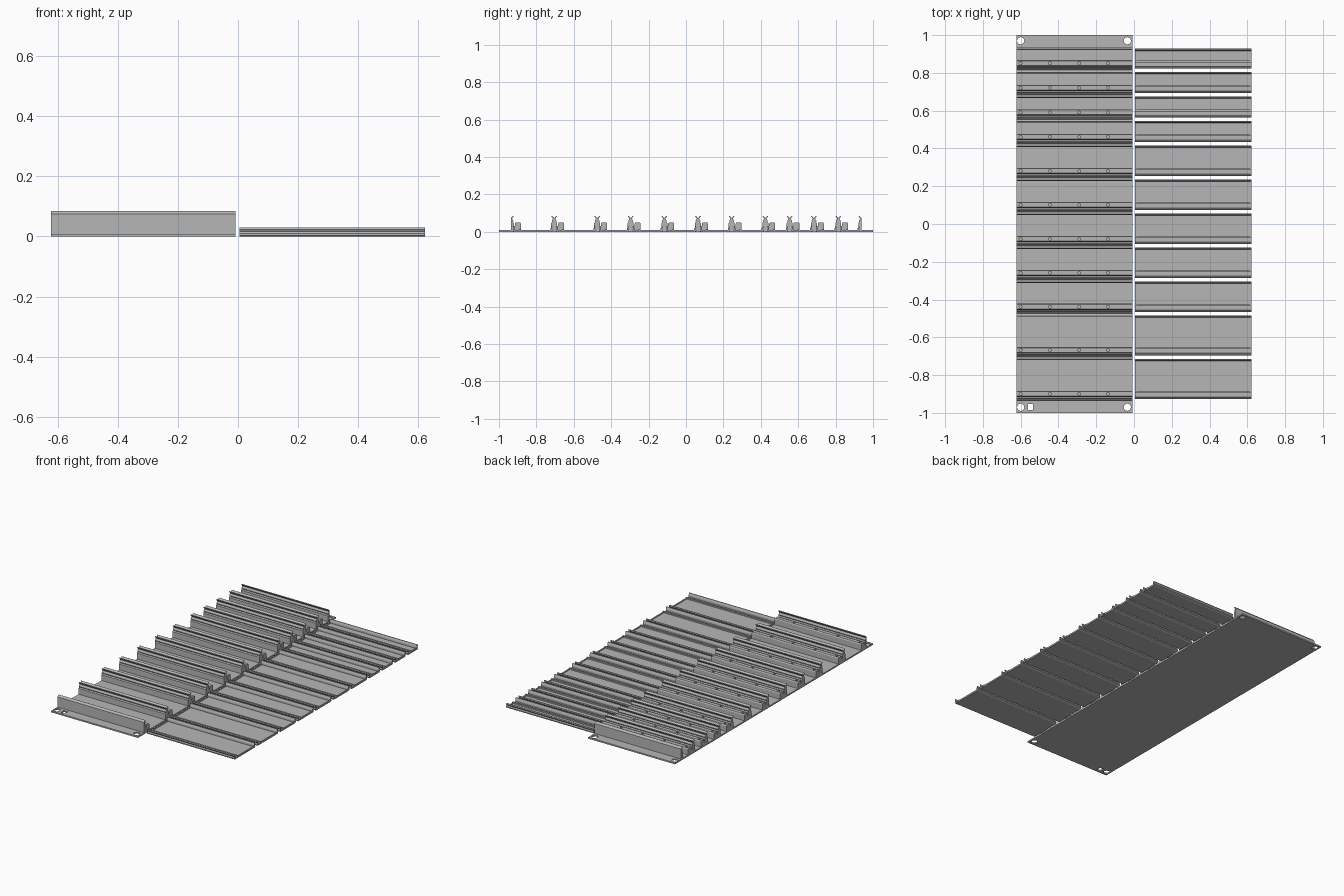
import bpy, bmesh
from mathutils import Matrix

default = bpy.data.objects.get("Cube")
if default:
    bpy.data.objects.remove(default, do_unlink=True)

grey = bpy.data.materials.new("light grey plastic")
grey.use_nodes = True
colour = (0.47, 0.47, 0.47, 1)
grey.diffuse_color = colour
grey.node_tree.nodes["Principled BSDF"].inputs["Base Color"].default_value = colour


def finish(name, bm):
    bmesh.ops.recalc_face_normals(bm, faces=bm.faces)
    mesh = bpy.data.meshes.new(name)
    bm.to_mesh(mesh)
    bm.free()
    mesh.materials.append(grey)
    obj = bpy.data.objects.new(name, mesh)
    bpy.context.collection.objects.link(obj)
    return obj


def add_box(bm, x0, x1, y0, y1, z0, z1):
    centre = Matrix.Translation(((x0 + x1) / 2, (y0 + y1) / 2, (z0 + z1) / 2))
    size = Matrix.Diagonal((x1 - x0, y1 - y0, z1 - z0, 1))
    bmesh.ops.create_cube(bm, size=1, matrix=centre @ size)


def add_prism(bm, profile, x0, x1):
    """Sweep a (y, z) profile along x."""
    face = bm.faces.new([bm.verts.new((x0, y, z)) for y, z in profile])
    swept = bmesh.ops.extrude_face_region(bm, geom=[face])["geom"]
    verts = [v for v in swept if isinstance(v, bmesh.types.BMVert)]
    bmesh.ops.translate(bm, verts=verts, vec=(x1 - x0, 0, 0))


def add_drill(bm, x, y, z0, z1, radius, sides):
    bmesh.ops.create_cone(bm, cap_ends=True, segments=sides, radius1=radius, radius2=radius,
                          depth=z1 - z0, matrix=Matrix.Translation((x, y, (z0 + z1) / 2)))


def cut(obj, cutter):
    mod = obj.modifiers.new("holes", "BOOLEAN")
    mod.operation = "DIFFERENCE"
    mod.solver = "EXACT"
    mod.object = cutter
    graph = bpy.context.evaluated_depsgraph_get()
    result = bpy.data.meshes.new_from_object(obj.evaluated_get(graph))
    obj.modifiers.clear()
    obj.data = result
    bpy.data.objects.remove(cutter, do_unlink=True)


LEFT, RIGHT = -0.622, -0.008     # tray extent in x
FLOOR = 0.009
rib_y = [-0.936, -0.705, -0.475, -0.296, -0.116, 0.064,
         0.244, 0.424, 0.554, 0.684, 0.814, 0.937]
last = len(rib_y) - 1

# Base plate with mounting holes
bm = bmesh.new()
add_box(bm, LEFT, RIGHT, -1, 1, 0, FLOOR)
base = finish("base_plate", bm)
bm = bmesh.new()
for x in (-0.6, -0.035):
    for y in (-0.97, 0.97):
        add_drill(bm, x, y, -0.02, 0.03, 0.02, 8)
add_box(bm, -0.562, -0.535, -0.986, -0.954, -0.02, 0.03)
cut(base, finish("mounting_cutter", bm))

# Divider ribs: half profile from the centre outward, mirrored for full ribs
half = [(0, 0.073), (0.011, 0.085), (0.015, 0.083), (0.006, 0.07),
        (0.013, 0.058), (0.011, 0.052), (0.016, 0.046), (0.016, FLOOR - 0.001)]
for i, y in enumerate(rib_y):
    right = half + [(0, FLOOR - 0.001)]
    if i == 0:
        profile = [(0, 0.074)] + right[1:]
    elif i == last:
        profile = [(-a, z) for a, z in right]
    else:
        profile = half + [(-a, z) for a, z in reversed(half[1:])]
    bm = bmesh.new()
    add_prism(bm, [(y + a, z) for a, z in profile], LEFT, RIGHT)
    finish(f"divider_rib_{i + 1}", bm)

    # Ledge behind each rib, with a row of screw holes
    if i < last:
        ledge = [(0.015, 0.008), (0.053, 0.008), (0.053, 0.044), (0.049, 0.05),
                 (0.025, 0.05), (0.021, 0.044), (0.021, 0.03), (0.015, 0.03)]
        bm = bmesh.new()
        add_prism(bm, [(y + a, z) for a, z in ledge], LEFT, RIGHT)
        strip = finish(f"screw_ledge_{i + 1}", bm)
        bm = bmesh.new()
        for x in (-0.6, -0.445, -0.29, -0.137):
            add_drill(bm, x, y + 0.037, 0.03, 0.07, 0.008, 10)
        cut(strip, finish("screw_cutter", bm))

# Snap-in covers lying beside the tray, one for each bay
X0, X1 = 0.005, 0.622
for i in range(last):
    a, b = rib_y[i] + 0.01, rib_y[i + 1] - 0.009
    body = [(a + 0.006, 0), (b - 0.006, 0), (b, 0.004), (b, 0.01), (b - 0.005, 0.016),
            (b, 0.024), (b - 0.002, 0.03), (b - 0.006, 0.03), (b - 0.011, 0.016),
            (b - 0.011, 0.006), (a + 0.042, 0.006), (a + 0.042, 0.014),
            (a + 0.032, 0.014), (a + 0.032, 0.006), (a + 0.011, 0.006),
            (a + 0.011, 0.016), (a + 0.006, 0.03), (a + 0.002, 0.03),
            (a, 0.024), (a + 0.005, 0.016), (a, 0.01), (a, 0.004)]
    bm = bmesh.new()
    add_prism(bm, body, X0, X1)
    # Low rims closing the pocket at both ends
    for x0, x1 in ((X0, X0 + 0.008), (X1 - 0.008, X1)):
        add_box(bm, x0, x1, a + 0.04, b - 0.01, 0.003, 0.01)
    finish(f"bay_cover_{i + 1}", bm)
